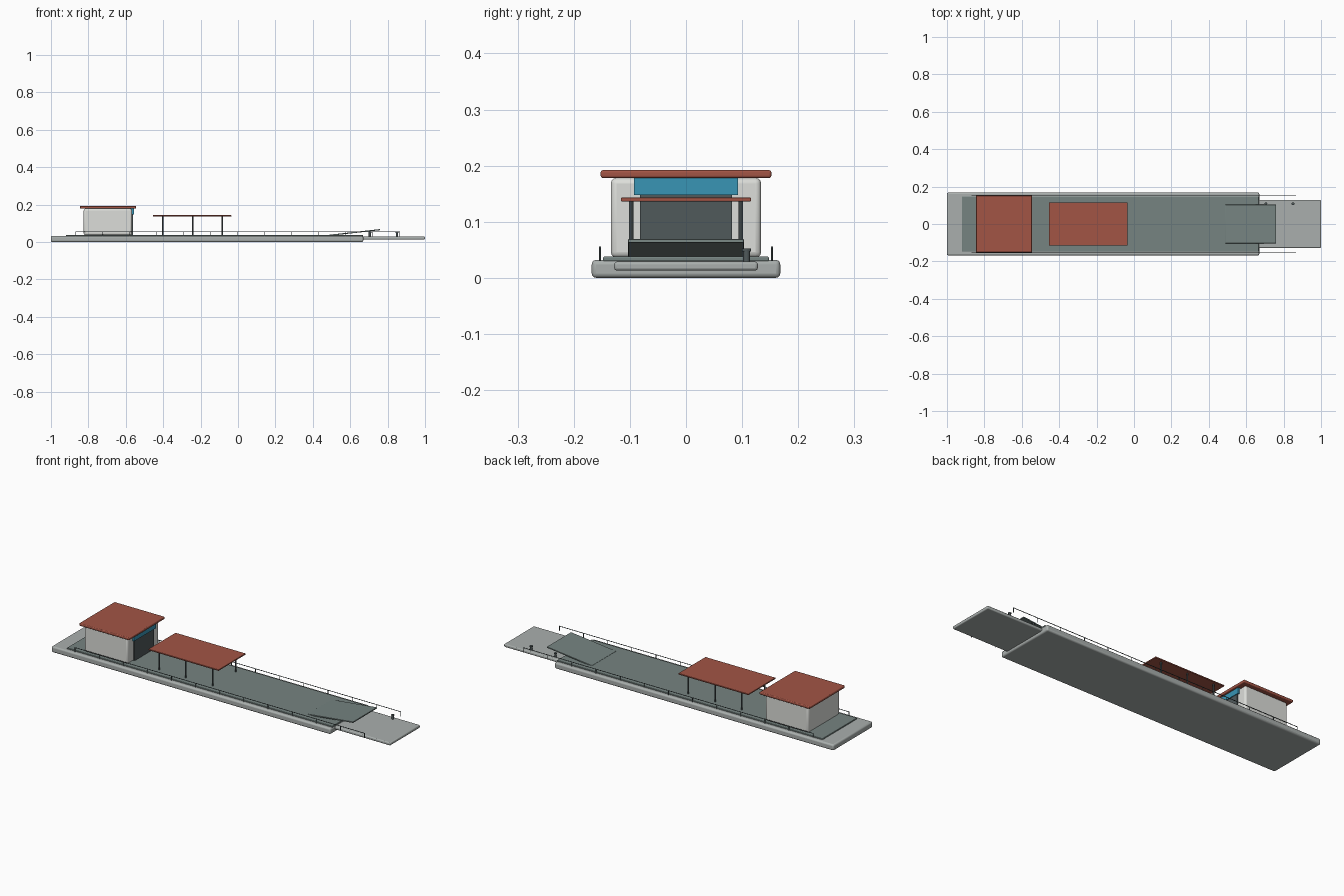
import bpy
import math

if "Cube" in bpy.data.objects:
    bpy.data.objects.remove(bpy.data.objects["Cube"])


def material(name, rgb):
    m = bpy.data.materials.new(name)
    m.diffuse_color = (*rgb, 1)
    m.use_nodes = True
    m.node_tree.nodes["Principled BSDF"].inputs["Base Color"].default_value = m.diffuse_color
    return m


RED = material("roof_red", (0.36, 0.09, 0.06))
DECK = material("deck_grey_green", (0.18, 0.23, 0.22))
DARK = material("dark_steel", (0.08, 0.10, 0.105))
BLUE = material("glass_blue", (0.04, 0.30, 0.46))
WHITE = material("cabin_white", (0.72, 0.73, 0.70))
HULL = material("hull_grey", (0.40, 0.43, 0.42))


def box(name, x, y, z, mat, bevel=0.0):
    """Box from (min, max) ranges, with optional rounded edges."""
    bpy.ops.mesh.primitive_cube_add(
        size=1, location=[(r[0] + r[1]) / 2 for r in (x, y, z)])
    o = bpy.context.object
    o.name = name
    o.scale = [r[1] - r[0] for r in (x, y, z)]
    bpy.ops.object.transform_apply(location=False, rotation=False, scale=True)
    o.data.materials.append(mat)
    if bevel:
        b = o.modifiers.new("Bevel", 'BEVEL')
        b.width = bevel
        b.segments = 3
        bpy.ops.object.shade_smooth_by_angle()
    return o


def post(name, x, y, z0, z1, r, mat=DARK, sides=12):
    bpy.ops.mesh.primitive_cylinder_add(
        vertices=sides, radius=r, depth=z1 - z0, location=(x, y, (z0 + z1) / 2))
    o = bpy.context.object
    o.name = name
    o.data.materials.append(mat)
    bpy.ops.object.shade_smooth_by_angle()
    return o


# Hull, landing platform and deck plate
box("hull", (-1, 0.67), (-0.168, 0.168), (0, 0.032), HULL, 0.008)
box("landing_platform", (0.65, 1.0), (-0.128, 0.128), (0.013, 0.029), HULL, 0.005)
box("deck_plate", (-0.92, 0.668), (-0.148, 0.148), (0.029, 0.038), DECK, 0.003)

# Raised boarding ramp
x0, x1, z0, z1 = 0.49, 0.76, 0.036, 0.066
length = math.hypot(x1 - x0, z1 - z0)
ramp = box("boarding_ramp", (-length / 2, length / 2), (-0.103, 0.103),
           (-0.003, 0.003), DECK, 0.001)
ramp.location = ((x0 + x1) / 2, 0, (z0 + z1) / 2)
ramp.rotation_euler.y = -math.atan2(z1 - z0, x1 - x0)

# Cabin with door, window and roof
box("cabin", (-0.825, -0.567), (-0.134, 0.134), (0.036, 0.178), WHITE, 0.01)
box("cabin_door", (-0.575, -0.561), (-0.082, 0.082), (0.038, 0.15), DARK)
box("cabin_window", (-0.575, -0.557), (-0.093, 0.093), (0.148, 0.178), BLUE)
box("cabin_roof", (-0.845, -0.545), (-0.152, 0.152), (0.178, 0.192), RED, 0.004)

# Canopy on six posts
box("canopy", (-0.455, -0.035), (-0.116, 0.116), (0.136, 0.143), RED, 0.002)
for side in (-1, 1):
    for x in (-0.403, -0.243, -0.083):
        post("canopy_post", x, side * 0.098, 0.036, 0.138, 0.004)

# Side railings
for side in (-1, 1):
    rail = post("hand_rail", 0, side * 0.153, 0.054 - 0.8675, 0.054 + 0.8675, 0.0017, sides=8)
    rail.location = (-0.002, side * 0.153, 0.0545)
    rail.rotation_euler.y = math.pi / 2
    for i in range(13):
        post("rail_post", -0.868 + i * 1.732 / 12, side * 0.153,
             0.03, 0.0555, 0.0017, sides=8)

# Mooring bollards
for x in (0.705, 0.85):
    post("bollard", x, 0.108, 0.027, 0.049, 0.006)
    post("bollard_cap", x, 0.108, 0.047, 0.052, 0.008)
